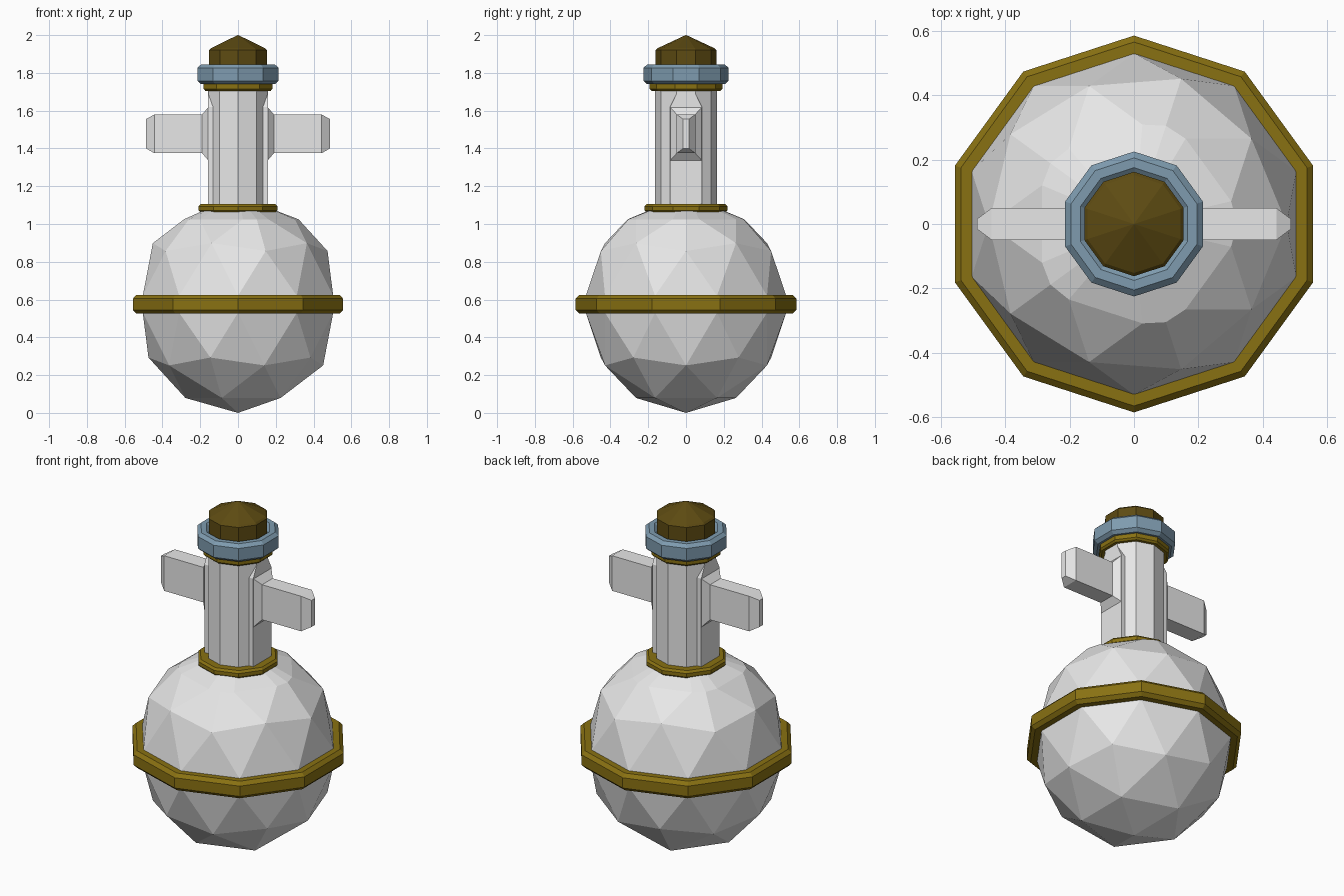
import bpy, bmesh, math

if "Cube" in bpy.data.objects:
    bpy.data.objects.remove(bpy.data.objects["Cube"])


def material(name, rgb):
    m = bpy.data.materials.new(name)
    m.diffuse_color = (*rgb, 1)
    m.use_nodes = True
    m.node_tree.nodes["Principled BSDF"].inputs["Base Color"].default_value = m.diffuse_color
    return m


GLASS = material("pale_glass", (0.8, 0.8, 0.8))
GOLD = material("dark_gold", (0.25, 0.165, 0.006))
BLUE = material("steel_blue", (0.21, 0.33, 0.43))
CORK = material("brown_cork", (0.11, 0.07, 0.006))


def finish(bm, name, mat):
    bmesh.ops.recalc_face_normals(bm, faces=bm.faces)
    me = bpy.data.meshes.new(name)
    bm.to_mesh(me)
    bm.free()
    me.materials.append(mat)
    ob = bpy.data.objects.new(name, me)
    bpy.context.collection.objects.link(ob)
    return ob


def loft(bm, rings, closed=False):
    loops = [[bm.verts.new(p) for p in r] for r in rings]
    pairs = list(zip(loops, loops[1:]))
    if closed:
        pairs.append((loops[-1], loops[0]))
    for a, b in pairs:
        n = len(a)
        for i in range(n):
            j = (i + 1) % n
            bm.faces.new((a[i], a[j], b[j], b[i]))
    if not closed:
        bm.faces.new(loops[0])
        bm.faces.new(loops[-1])


def circle(r, z, n=10):
    return [(r * math.cos(math.radians(18) + math.tau * i / n),
             r * math.sin(math.radians(18) + math.tau * i / n), z) for i in range(n)]


def lathe(name, profile, mat, closed=False):
    bm = bmesh.new()
    loft(bm, [circle(r, z) for r, z in profile], closed)
    return finish(bm, name, mat)


def band(name, r_in, r_out, z0, z1, c, mat):
    return lathe(name, [(r_in, z0), (r_out - c, z0), (r_out, z0 + c), (r_out, z1 - c),
                        (r_out - c, z1), (r_in, z1)], mat, True)


# flask body: two faceted half spheres, upper one flattened into a shoulder
def half_sphere(name, side, z):
    bm = bmesh.new()
    bmesh.ops.create_icosphere(bm, subdivisions=2, radius=0.53)
    bmesh.ops.delete(bm, geom=[v for v in bm.verts if v.co.z * side < -0.01], context='VERTS')
    bmesh.ops.translate(bm, verts=bm.verts, vec=(0, 0, z))
    if side > 0:
        bmesh.ops.bisect_plane(bm, geom=bm.verts[:] + bm.edges[:] + bm.faces[:],
                               plane_co=(0, 0, 1.025), plane_no=(0, 0, 1), clear_outer=True)
        rim = [e for e in bm.edges if e.is_boundary and e.verts[0].co.z > 1]
        res = bmesh.ops.extrude_edge_only(bm, edges=rim)
        for v in res["geom"]:
            if isinstance(v, bmesh.types.BMVert):
                k = 0.19 / math.hypot(v.co.x, v.co.y)
                v.co = (v.co.x * k, v.co.y * k, 1.075)
    return finish(bm, name, GLASS)


half_sphere("flask_bottom", -1, 0.53)
half_sphere("flask_shoulder", 1, 0.62)

# gold belt and neck collars
band("belt", 0.515, 0.585, 0.525, 0.625, 0.02, GOLD)
band("lower_collar", 0.15, 0.22, 1.06, 1.105, 0.012, GOLD)
band("upper_collar", 0.15, 0.192, 1.705, 1.75, 0.01, GOLD)

# neck
lathe("neck", [(0.165, 1.06), (0.165, 1.74)], GLASS)

# side arms with flared roots, and the flat panels they grow from
for side, tag in ((1, "right"), (-1, "left")):
    bm = bmesh.new()
    rings = []
    for x, y, z0, z1 in ((0.1, 0.085, 1.335, 1.62), (0.156, 0.085, 1.335, 1.62),
                         (0.19, 0.049, 1.375, 1.58), (0.443, 0.049, 1.375, 1.58),
                         (0.487, 0.016, 1.4, 1.555)):
        rings.append([(side * x, -y, z0), (side * x, y, z0), (side * x, y, z1), (side * x, -y, z1)])
    loft(bm, rings)
    finish(bm, tag + "_arm", GLASS)
    bm = bmesh.new()
    loft(bm, [[(side * 0.1, -y, z), (side * 0.1, y, z), (side * 0.158, y, z), (side * 0.158, -y, z)]
              for y, z in ((0.085, 1.09), (0.085, 1.62), (0.04, 1.71))])
    finish(bm, tag + "_arm_panel", GLASS)

# blue lip ring
lathe("lip", [(0.15, 1.74), (0.205, 1.74), (0.225, 1.757), (0.225, 1.827),
              (0.205, 1.845), (0.175, 1.845), (0.15, 1.825)], BLUE, True)

# stopper with a pointed top
lathe("stopper", [(0.162, 1.75), (0.162, 1.92), (0.152, 1.93), (0.002, 2.0)], CORK)
